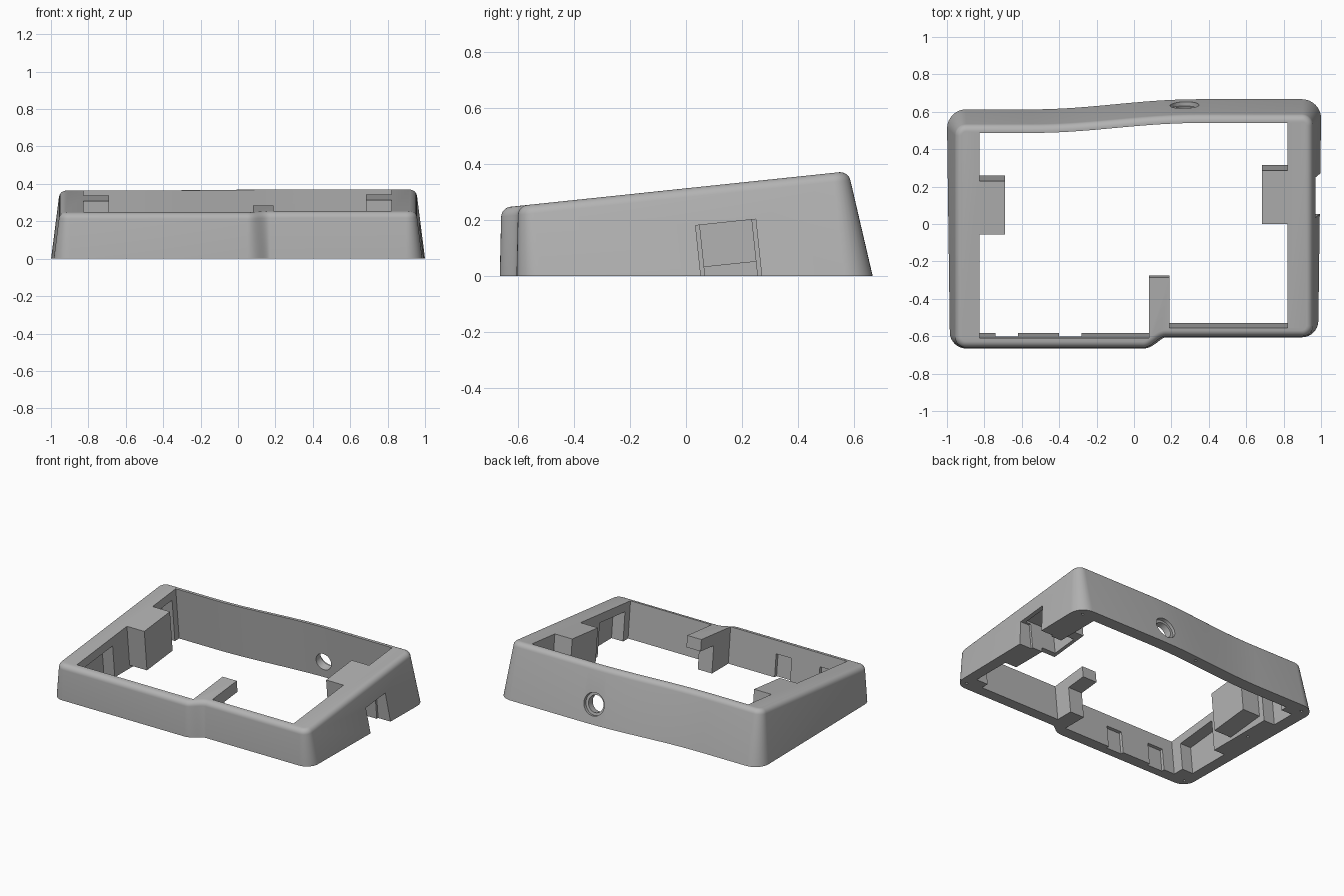
import bpy, bmesh, math
from mathutils import Vector

cube = bpy.data.objects.get("Cube")
if cube:
    bpy.data.objects.remove(cube, do_unlink=True)

SLOPE, HEIGHT, DRAFT = 0.105, 0.313, 0.128   # tilted top plane and wall draft
RADIUS, FILLET = 0.055, 0.032
HALF = 0.953

grey = bpy.data.materials.new("matte_grey")
grey.use_nodes = True
grey.diffuse_color = (0.45, 0.45, 0.45, 1)
grey.node_tree.nodes["Principled BSDF"].inputs["Base Color"].default_value = (0.45, 0.45, 0.45, 1)


def top_z(y):
    return HEIGHT + SLOPE * y


def sink(x, y, depth):
    """Point at a depth below the tilted top plane, along its normal."""
    return Vector((x, y + SLOPE * depth, top_z(y) - depth))


def loft(name, rings):
    """Closed solid through a stack of matching rings, lowest first."""
    bm = bmesh.new()
    loops = [[bm.verts.new(p) for p in ring] for ring in rings]
    n = len(loops[0])
    for a, b in zip(loops, loops[1:]):
        for i in range(n):
            j = (i + 1) % n
            bm.faces.new((a[i], a[j], b[j], b[i]))
    bm.faces.new(loops[0][::-1])
    bm.faces.new(loops[-1])
    bmesh.ops.recalc_face_normals(bm, faces=bm.faces)
    mesh = bpy.data.meshes.new(name)
    bm.to_mesh(mesh)
    bm.free()
    obj = bpy.data.objects.new(name, mesh)
    bpy.context.collection.objects.link(obj)
    mesh.materials.append(grey)
    return obj


def prism(name, pts, d0, d1):
    return loft(name, [[sink(x, y, d) for x, y in pts] for d in (d1, d0)])


def slab(name, x0, x1, y0, y1, d0, d1=0.7):
    x0, x1 = min(x0, x1), max(x0, x1)
    return prism(name, [(x0, y0), (x1, y0), (x1, y1), (x0, y1)], d0, d1)


def rod(name, centre, axis, radius, length, sides):
    axis = Vector(axis).normalized()
    q = axis.to_track_quat('Z', 'Y')
    rings = []
    for s in (-0.5, 0.5):
        rings.append([Vector(centre) + q @ Vector((radius * math.cos(a), radius * math.sin(a), s * length))
                      for a in (math.tau * i / sides for i in range(sides))])
    return loft(name, rings)


def cut(body, cutter):
    mod = body.modifiers.new("cut", 'BOOLEAN')
    mod.operation, mod.solver, mod.object = 'DIFFERENCE', 'EXACT', cutter
    bpy.context.view_layer.objects.active = body
    bpy.ops.object.modifier_apply(modifier=mod.name)
    bpy.data.objects.remove(cutter, do_unlink=True)


def arc(cx, cy, start, steps=8):
    angles = [math.radians(start + 90 * i / steps) for i in range(steps + 1)]
    return [(cx + RADIUS * math.cos(a), cy + RADIUS * math.sin(a)) for a in angles]


def wave(x0, y0, x1, y1, steps):
    """Smooth S between two levels."""
    return [(x0 + (x1 - x0) * i / steps,
             y0 + (y1 - y0) * (1 - math.cos(math.pi * i / steps)) / 2) for i in range(steps + 1)]


# Outer shell: rounded outline with a stepped front and a wavy back
back = wave(0.35, 0.58, -0.55, 0.527, 20)
cx = HALF - RADIUS
outline = (arc(-cx, -0.66 + RADIUS, 180) + wave(0.05, -0.66, 0.17, -0.60, 12)
           + arc(cx, -0.60 + RADIUS, 270) + arc(cx, 0.58 - RADIUS, 0)
           + back + arc(-cx, 0.527 - RADIUS, 90))

points = [Vector(p) for p in outline]
normals = []
for i, p in enumerate(points):
    t = (p - points[i - 1]).normalized() + (points[(i + 1) % len(points)] - p).normalized()
    normals.append(Vector((t.y, -t.x)).normalized())


def shell_ring(inset, depth=None):
    ring = []
    for p, n in zip(points, normals):
        d = top_z(p.y) if depth is None else depth
        # inset shifts only the plan position, so the height stays on the outline's plane
        q = sink(p.x, p.y, d)
        off = n * (DRAFT * d - inset)
        lift = 0 if depth is None else SLOPE * off.y
        ring.append(q + Vector((off.x, off.y, lift)))
    return ring


rings = [shell_ring(0)]
for i in range(7):
    a = math.pi / 2 * i / 6
    rings.append(shell_ring(FILLET * (1 - math.cos(a)), FILLET * (1 - math.sin(a))))
frame = loft("case_frame", rings)

# Central opening, leaving the two side blocks and the front arm standing
opening = ([(-0.825, -0.61), (0.08, -0.61), (0.08, -0.285), (0.19, -0.285), (0.19, -0.555),
            (0.82, -0.555), (0.82, 0), (0.685, 0), (0.685, 0.285), (0.82, 0.285), (0.82, 0.54)]
           + [(x, y - 0.04) for x, y in back]
           + [(-0.825, 0.487), (-0.825, 0.23), (-0.69, 0.23), (-0.69, -0.055), (-0.825, -0.055)])
cut(frame, prism("opening_cutter", opening, -0.1, 0.7))

# Undersides of the arm and blocks
cut(frame, slab("arm_cutter", 0.06, 0.21, -0.43, -0.26, 0.08))
cut(frame, slab("left_block_cutter", 0.67, 0.82, -0.02, 0.30, 0.285))
cut(frame, slab("right_block_cutter", -0.825, -0.67, -0.07, 0.25, 0.285))

# Socket cavity in the left block and its doorway in the outer wall
cut(frame, slab("cavity_cutter", 0.71, 0.94, 0.035, 0.22, 0.12))
cut(frame, slab("doorway_cutter", 0.90, 1.1, 0.02, 0.235, 0.135))

# Pockets under the side rims
for side, y0, y1 in ((-1, -0.53, -0.22), (1, -0.50, -0.22), (-1, 0.27, 0.44)):
    cut(frame, slab("pocket_cutter", side * 0.79, side * 0.91, y0, y1, 0.06))

# Shallow recesses inside the front wall
for x in (-0.68, -0.34):
    cut(frame, slab("recess_cutter", x - 0.06, x + 0.06, -0.632, -0.58, 0.09))

# Round cable hole with a wider outer step
normal = Vector((0, 1, DRAFT + SLOPE))
centre = Vector((0.27, 0.638, 0.13))
cut(frame, rod("hole_cutter", centre, normal, 0.058, 0.4, 40))
cut(frame, rod("step_cutter", centre, normal, 0.077, 0.05, 40))

# Small screw holes in the base
for x, y in ((-0.93, 0.55), (0.93, 0.60), (-0.93, -0.61), (0.93, -0.55), (-0.88, 0.08), (0, 0.61)):
    cut(frame, rod("screw_cutter", (x, y, 0), (0, 0, 1), 0.009, 0.08, 12))

bpy.ops.object.select_all(action='DESELECT')
frame.select_set(True)
bpy.context.view_layer.objects.active = frame
bpy.ops.object.shade_smooth_by_angle(angle=math.radians(30))
